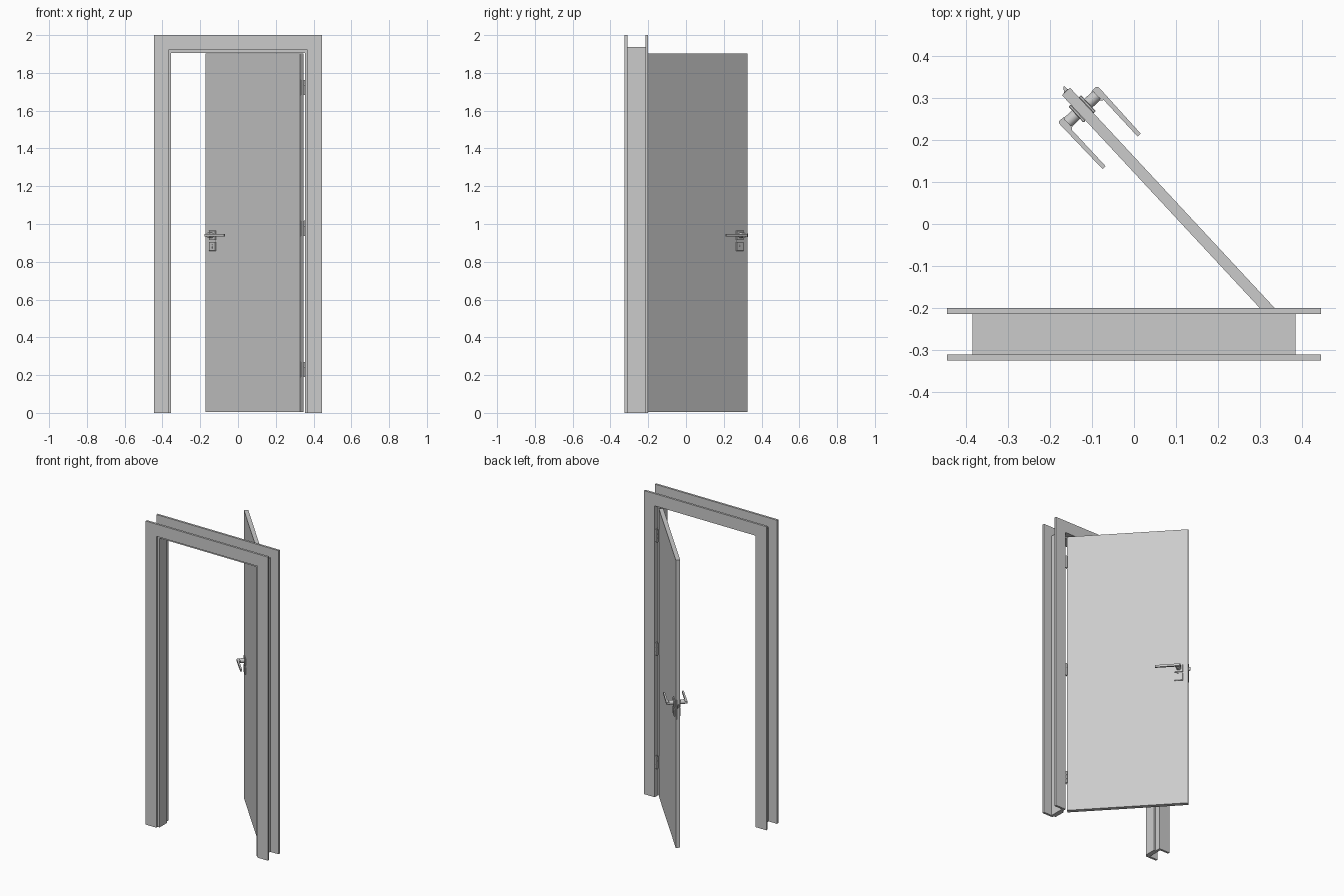
import bpy, bmesh, math
from mathutils import Matrix, Vector

if "Cube" in bpy.data.objects:
    bpy.data.objects.remove(bpy.data.objects["Cube"])

# door leaf frame: origin at hinge corner, -x runs toward the free edge, +y is the outer face
W, T = 0.734, 0.026
LEAF = Matrix.Translation((0.347, -0.213, 0)) @ Matrix.Rotation(math.radians(-47.1), 4, 'Z')
ID = Matrix.Identity(4)


def finish(name, bm, mat=ID):
    bmesh.ops.recalc_face_normals(bm, faces=bm.faces)
    me = bpy.data.meshes.new(name)
    bm.to_mesh(me)
    bm.free()
    ob = bpy.data.objects.new(name, me)
    ob.matrix_world = mat
    bpy.context.collection.objects.link(ob)
    return ob


def box(name, lo, hi, mat=ID, bevel=0):
    lo, hi = Vector(lo), Vector(hi)
    bm = bmesh.new()
    bmesh.ops.create_cube(bm, size=1)
    for v in bm.verts:
        v.co = (lo + hi) / 2 + Vector(a * abs(b) for a, b in zip(v.co, hi - lo))
    if bevel:
        bmesh.ops.bevel(bm, geom=bm.edges[:], offset=bevel, segments=1, affect='EDGES')
    return finish(name, bm, mat)


def cyl(name, r, depth, center, axis='Z', mat=ID):
    bm = bmesh.new()
    bmesh.ops.create_cone(bm, cap_ends=True, segments=24, radius1=r, radius2=r, depth=depth)
    rot = Matrix.Rotation(math.pi / 2, 4, 'X') if axis == 'Y' else ID
    bm.transform(Matrix.Translation(center) @ rot)
    for f in bm.faces:
        f.smooth = len(f.verts) == 4
    for e in bm.edges:
        e.smooth = all(f.smooth for f in e.link_faces)
    return finish(name, bm, mat)


def prism(name, pts, z0, z1, mat=ID):
    bm = bmesh.new()
    f = bm.faces.new([bm.verts.new((x, y, z0)) for x, y in pts])
    r = bmesh.ops.extrude_face_region(bm, geom=[f])
    for v in r['geom']:
        if isinstance(v, bmesh.types.BMVert):
            v.co.z = z1
    return finish(name, bm, mat)


def portal(name, profile):
    """Sweep a (half width, y) profile up, across and down with mitred corners."""
    bm = bmesh.new()
    rings = []
    for side, top in ((-1, 0), (-1, 1), (1, 1), (1, 0)):
        rings.append([bm.verts.new((side * w, y, top * (2 - (0.445 - w) * 1.04))) for w, y in profile])
    n = len(profile)
    for a, b in zip(rings, rings[1:]):
        for i in range(n):
            j = (i + 1) % n
            bm.faces.new((a[i], a[j], b[j], b[i]))
    bm.faces.new(rings[0])
    bm.faces.new(rings[-1])
    return finish(name, bm)


# door frame: two casings and a rebated jamb
portal("front_casing", [(0.445, -0.325), (0.368, -0.325), (0.368, -0.311), (0.445, -0.311)])
portal("back_casing", [(0.445, -0.2), (0.368, -0.2), (0.368, -0.214), (0.445, -0.214)])
portal("jamb", [(0.385, -0.311), (0.354, -0.311), (0.354, -0.236), (0.368, -0.236),
                (0.368, -0.214), (0.385, -0.214)])

# door leaf
box("door_leaf", (-W, -T, 0.006), (0, 0, 1.903), LEAF)

# latch, its plate, and strike plates on the jamb
prism("latch", [(-W, -0.019), (-W - 0.012, -0.010), (-W - 0.012, -0.007), (-W, -0.007)], 0.93, 0.95, LEAF)
box("latch_plate", (-W - 0.001, -0.02, 0.85), (-W + 0.001, -0.006, 0.98), LEAF)
for z in (0.94, 0.88):
    box("strike_plate", (-0.369, -0.232, z - 0.02), (-0.366, -0.216, z + 0.02))

# hinges: barrel with a leaf on the door edge and a leaf on the jamb
for z in (1.723, 0.977, 0.23):
    for k in (-1, 0, 1):
        cyl("hinge_knuckle", 0.006, 0.026, (0.355, -0.207, z + k * 0.0275))
    box("hinge_door_leaf", (-0.001, -0.022, z - 0.04), (0.002, 0.001, z + 0.04), LEAF)
    box("hinge_jamb_leaf", (0.365, -0.232, z - 0.04), (0.3685, -0.204, z + 0.04))
    box("hinge_web", (0.355, -0.208, z - 0.04), (0.367, -0.205, z + 0.04))

# handle sets on both faces
U, Z = 0.677, 0.94
for side, s in (("outer", 1), ("inner", -1)):
    m = LEAF @ Matrix.Translation((-U, -T / 2, 0)) @ Matrix.Diagonal((1, s, 1, 1))
    f = T / 2
    box(side + "_rosette", (-0.026, f, Z - 0.025), (0.026, f + 0.007, Z + 0.025), m, 0.0015)
    box(side + "_key_plate", (-0.026, f, 0.857), (0.026, f + 0.007, 0.906), m, 0.0015)
    cyl(side + "_key_cylinder", 0.006, 0.002, (0, f + 0.0075, 0.885), 'Y', m)
    box(side + "_key_slot", (-0.004, f + 0.006, 0.871), (0.004, f + 0.0085, 0.884), m)
    cyl(side + "_neck", 0.014, 0.03, (0, f + 0.02, Z), 'Y', m)
    prism(side + "_lever", [(-0.016, f + 0.032), (0.014, f + 0.032), (0.02, f + 0.039), (0.138, f + 0.039),
                            (0.138, f + 0.049), (-0.012, f + 0.051), (-0.016, f + 0.047)],
          Z - 0.007, Z + 0.007, m)
